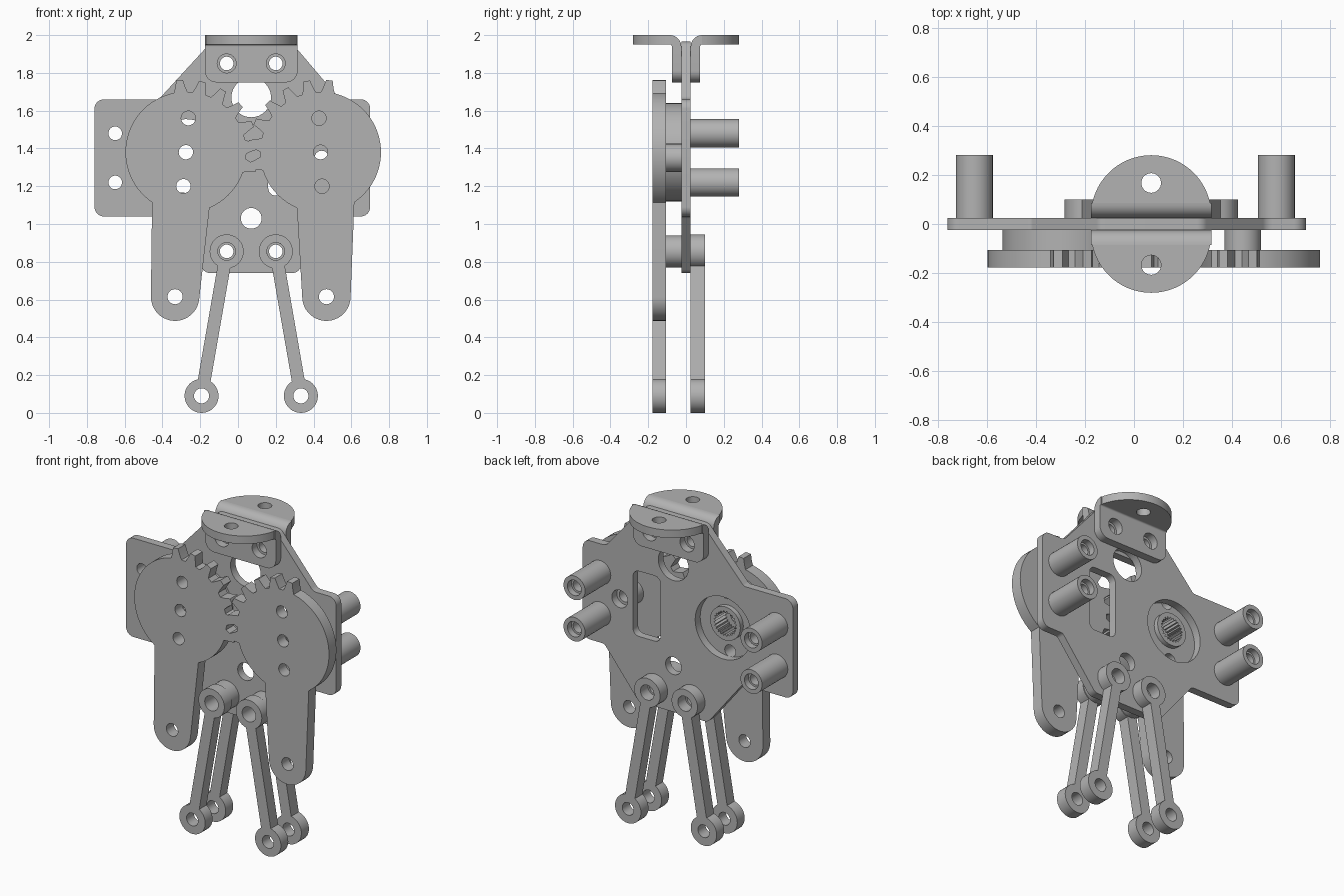
import bpy, bmesh
from math import sin, cos, asin, atan2, radians, pi, tan
from mathutils import Vector

if "Cube" in bpy.data.objects:
    bpy.data.objects.remove(bpy.data.objects["Cube"])

MID = 0.07  # x of the mechanism's centre line
grey = bpy.data.materials.new("plain_grey")
grey.use_nodes = True
grey.diffuse_color = (0.45, 0.45, 0.45, 1)
grey.node_tree.nodes["Principled BSDF"].inputs["Base Color"].default_value = (0.45, 0.45, 0.45, 1)


def arc(cx, cy, r, a0=0, a1=2 * pi, n=32):
    """Points along an arc; a full circle leaves out its repeated end."""
    full = abs(a1 - a0 - 2 * pi) < 1e-6
    return [(cx + r * cos(a0 + (a1 - a0) * i / n), cy + r * sin(a0 + (a1 - a0) * i / n))
            for i in range(n if full else n + 1)]


def rounded(points, n=6):
    """Polygon of (u, v, radius) corners, each filleted."""
    out = []
    for i, (u, v, r) in enumerate(points):
        p = Vector((u, v))
        a = (Vector(points[i - 1][:2]) - p).normalized()
        b = (Vector(points[(i + 1) % len(points)][:2]) - p).normalized()
        if r == 0:
            out.append((u, v))
            continue
        half = a.angle(b) / 2
        c = p + (a + b).normalized() * (r / sin(half))
        s, e = p + a * (r / tan(half)) - c, p + b * (r / tan(half)) - c
        for k in range(n + 1):
            d = s.lerp(e, k / n).normalized() * r
            out.append(tuple(c + d))
    return out


def prism(name, outline, w0, w1, holes=(), axis="y"):
    """Extrude an outline with holes between w0 and w1 along an axis."""
    place = {"x": lambda u, v, w: (w, u, v),
             "y": lambda u, v, w: (u, w, v),
             "z": lambda u, v, w: (u, v, w)}[axis]
    bm = bmesh.new()
    for loop in [outline, *holes]:
        vs = [bm.verts.new(place(u, v, w0)) for u, v in loop]
        for i, v in enumerate(vs):
            bm.edges.new((vs[i - 1], v))
    bmesh.ops.triangle_fill(bm, edges=bm.edges[:], use_beauty=True)
    new = bmesh.ops.extrude_face_region(bm, geom=bm.faces[:])["geom"]
    bmesh.ops.translate(bm, vec=place(0, 0, w1 - w0),
                        verts=[g for g in new if isinstance(g, bmesh.types.BMVert)])
    bmesh.ops.recalc_face_normals(bm, faces=bm.faces[:])
    mesh = bpy.data.meshes.new(name)
    bm.to_mesh(mesh)
    bm.free()
    mesh.materials.append(grey)
    ob = bpy.data.objects.new(name, mesh)
    bpy.context.collection.objects.link(ob)
    bpy.ops.object.select_all(action="DESELECT")
    ob.select_set(True)
    bpy.context.view_layer.objects.active = ob
    bpy.ops.object.shade_smooth_by_angle(angle=radians(30))
    return ob


# Layers from front to back
FRONT, GEAR_BACK, PLATE = -0.178, -0.105, 0.025
BACK = 0.1
LEFT_GEAR, RIGHT_GEAR, GEAR_Z = 0.437, -0.276, 1.38
PEGS = [(x, z) for x in (-0.65, 0.58) for z in (1.22, 1.48)]
PIVOTS = [(MID + s * 0.13, 0.855) for s in (-1, 1)]
BOLTS = [(MID + s * 0.13, 1.85) for s in (-1, 1)]
BOSS = (0.443, 1.35)

# Base plate
plate_outline = rounded([
    (-0.76, 1.04, 0.05), (-0.41, 1.04, 0.03), (-0.17, 0.74, 0.05), (0.31, 0.74, 0.05),
    (0.55, 1.04, 0.03), (0.70, 1.04, 0.05), (0.70, 1.66, 0.05), (0.54, 1.66, 0.05),
    (0.28, 1.965, 0.05), (-0.14, 1.965, 0.05), (-0.42, 1.66, 0.03), (-0.76, 1.66, 0.05)])
slot = rounded([(0.16, 1.15, 0.04), (0.35, 1.15, 0.04), (0.35, 1.56, 0.04), (0.16, 1.56, 0.04)])
prism("base_plate", plate_outline, -PLATE, PLATE,
      [arc(x, z, 0.036) for x, z in PEGS + PIVOTS + BOLTS]
      + [arc(MID, 1.67, 0.105), arc(MID, 1.03, 0.055), arc(*BOSS, 0.055),
         arc(RIGHT_GEAR, 1.36, 0.195, n=48), slot])

# Rear pegs with counterbored tips
for i, (x, z) in enumerate(PEGS):
    prism(f"peg_{i}", arc(x, z, 0.075), PLATE, 0.24, [arc(x, z, 0.036)])
    prism(f"peg_tip_{i}", arc(x, z, 0.075), 0.24, 0.28, [arc(x, z, 0.048)])


def gear_arm(name, cx, s, leg_x, tilt, first_tip):
    """Toothed disc with a long arm; s points towards the other gear."""
    root = 0.32
    pts = arc(0, 0, root, radians(-67), radians(-24), 8)
    for k in range(7):
        tip = first_tip + 18 * k
        for da, r in ((-6.5, root), (-4.5, 0.345), (-2.6, 0.384),
                      (2.6, 0.384), (4.5, 0.345), (6.5, root)):
            a = radians(tip + da)
            pts.append((r * cos(a), r * sin(a)))
    pts += arc(0, 0, root, radians(106), radians(236), 28)
    pts += arc((leg_x - cx) * s, 0.615 - GEAR_Z, 0.128, pi, 2 * pi - 0.1, 20)
    outline = [(cx + s * u, GEAR_Z + v) for u, v in pts]
    holes = [arc(cx + k * tilt, GEAR_Z + k * 0.18, 0.038, n=24) for k in (-1, 0, 1)]
    prism(name, outline, FRONT, GEAR_BACK, holes + [arc(leg_x, 0.615, 0.04, n=24)])
    return holes


right_holes = gear_arm("right_gear_arm", RIGHT_GEAR, 1, -0.333, 0.013, -13)
gear_arm("left_gear_arm", LEFT_GEAR, -1, 0.468, -0.008, -11)

# Splined hub behind the right gear, bearing boss behind the left one
spline = [(RIGHT_GEAR + r * cos(a), GEAR_Z + r * sin(a))
          for i in range(48) for r, a in [((0.066, 0.08)[i % 2], i * pi / 24)]]
prism("right_hub_disc", arc(RIGHT_GEAR, GEAR_Z, 0.26, n=48), GEAR_BACK, -PLATE,
      [spline, right_holes[0], right_holes[2]])
prism("right_hub_ring", arc(RIGHT_GEAR, GEAR_Z, 0.105), -PLATE, 0.005, [spline])
prism("left_gear_boss", arc(*BOSS, 0.075), GEAR_BACK, -PLATE, [arc(*BOSS, 0.038)])


def link(name, top, bottom, y0, y1):
    """Flat bar with a round eye at each end."""
    r, half = 0.09, 0.034
    d = atan2(bottom[1] - top[1], bottom[0] - top[0])
    g = asin(half / r)
    outline = arc(*top, r, d + g, d + 2 * pi - g) + arc(*bottom, r, d + pi + g, d + 3 * pi - g)
    prism(name, outline, y0, y1, [arc(*top, 0.047, n=24), arc(*bottom, 0.04, n=24)])


# Link bars in front of and behind the plate, with front spacers
for side, s, pivot in (("right", -1, PIVOTS[0]), ("left", 1, PIVOTS[1])):
    foot = (MID + s * 0.263, 0.09)
    link(f"{side}_front_link", pivot, foot, FRONT, GEAR_BACK)
    link(f"{side}_back_link", pivot, foot, PLATE, BACK)
    prism(f"{side}_link_spacer", arc(*pivot, 0.085), GEAR_BACK, -PLATE, [arc(*pivot, 0.047)])

# Angle brackets: flange, bend and half-round shelf
HALF = 0.245
for side, s in (("front", -1), ("back", 1)):
    flange = rounded([(MID - HALF, 1.75, 0.06), (MID + HALF, 1.75, 0.06),
                      (MID + HALF, 1.94, 0), (MID - HALF, 1.94, 0)])
    prism(f"{side}_bracket_flange", flange, s * PLATE, s * 0.075,
          [arc(x, z, 0.05) for x, z in BOLTS])
    bend = arc(0.085, 1.94, 0.06, pi / 2, pi, 8) + arc(0.085, 1.94, 0.01, pi, pi / 2, 8)
    prism(f"{side}_bracket_bend", [(s * u, v) for u, v in bend], MID - HALF, MID + HALF, axis="x")
    start = asin(0.05 / HALF)
    shelf = arc(MID, 0.035, HALF, start, pi - start, 40)
    prism(f"{side}_bracket_shelf", [(u, s * v) for u, v in shelf], 1.95, 2.0,
          [arc(MID, s * 0.167, 0.04)], axis="z")
